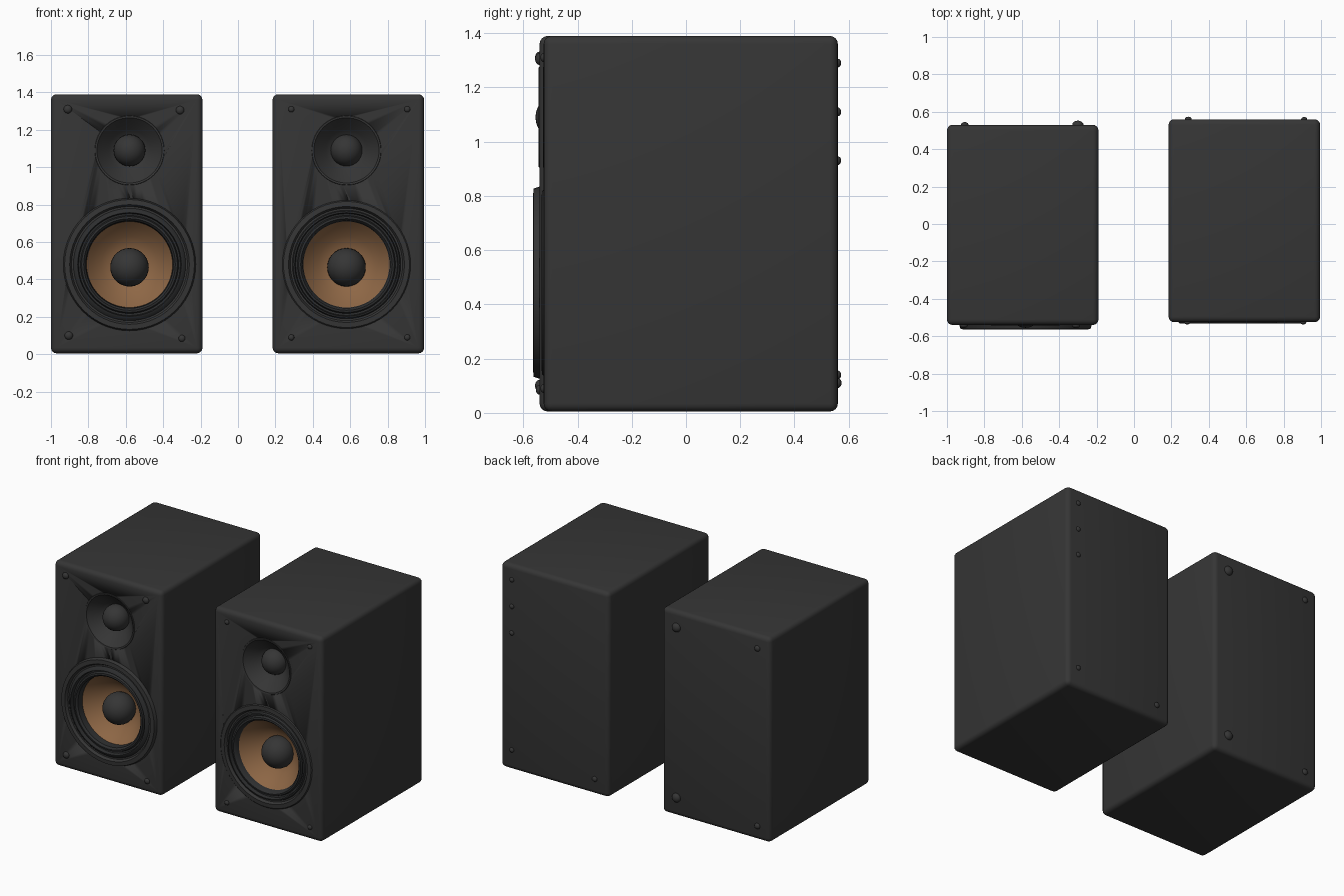
import bpy, bmesh, math
from mathutils import Matrix, Vector

cube = bpy.data.objects.get("Cube")
if cube:
    bpy.data.objects.remove(cube, do_unlink=True)


def material(name, rgb, rough=0.7):
    m = bpy.data.materials.new(name)
    m.use_nodes = True
    m.diffuse_color = (*rgb, 1)
    bsdf = m.node_tree.nodes["Principled BSDF"]
    bsdf.inputs["Base Color"].default_value = (*rgb, 1)
    bsdf.inputs["Roughness"].default_value = rough
    return m


CHARCOAL = material("charcoal", (0.036, 0.036, 0.036))
RUBBER = material("rubber black", (0.026, 0.027, 0.028))
AMBER = material("amber cone", (0.27, 0.135, 0.06))
TO_Y = Matrix.Rotation(math.pi / 2, 4, "X")


def finish(bm, name, mat, angle=35):
    mesh = bpy.data.meshes.new(name)
    bm.to_mesh(mesh)
    bm.free()
    mesh.materials.append(mat)
    ob = bpy.data.objects.new(name, mesh)
    bpy.context.collection.objects.link(ob)
    bpy.ops.object.select_all(action="DESELECT")
    ob.select_set(True)
    bpy.context.view_layer.objects.active = ob
    bpy.ops.object.shade_smooth_by_angle(angle=math.radians(angle))
    return ob


def lathe(name, centre, profile, mat):
    """Spin (radius, outward height) points round a forward-facing axis."""
    x, y, z = centre
    bm = bmesh.new()
    vs = [bm.verts.new((x + r, y - h, z)) for r, h in profile]
    es = [bm.edges.new(pair) for pair in zip(vs, vs[1:])]
    bmesh.ops.spin(bm, geom=vs + es, cent=centre, axis=(0, 1, 0),
                   angle=math.tau, steps=56)
    bmesh.ops.remove_doubles(bm, verts=bm.verts, dist=1e-4)
    bmesh.ops.recalc_face_normals(bm, faces=bm.faces)
    if sum(f.normal.y * f.calc_area() for f in bm.faces) > 0:
        bmesh.ops.reverse_faces(bm, faces=bm.faces)
    return finish(bm, name, mat)


def ball(name, centre, radius, mat, squash=1.0):
    bm = bmesh.new()
    bmesh.ops.create_uvsphere(
        bm, u_segments=28, v_segments=16, radius=radius,
        matrix=Matrix.Translation(centre) @ Matrix.Diagonal((1, squash, 1, 1)) @ TO_Y)
    return finish(bm, name, mat, 60)


def cabinet(name, low, high, holes):
    # Rounded box
    low, high = Vector(low), Vector(high)
    bm = bmesh.new()
    bmesh.ops.create_cube(
        bm, size=1, matrix=Matrix.Translation((low + high) / 2)
        @ Matrix.Diagonal((*(high - low), 1)))
    bmesh.ops.bevel(bm, geom=bm.edges[:], offset=0.03, segments=4,
                    profile=0.5, affect="EDGES")
    box = finish(bm, name, CHARCOAL)
    # Round driver openings
    for (x, z), radius in holes:
        bm = bmesh.new()
        bmesh.ops.create_cone(
            bm, cap_ends=True, segments=56, radius1=radius, radius2=radius,
            depth=0.5, matrix=Matrix.Translation((x, low.y, z)) @ TO_Y)
        cutter = finish(bm, "opening_cutter", CHARCOAL)
        cutter.hide_render = True
        mod = box.modifiers.new("opening", "BOOLEAN")
        mod.operation = "DIFFERENCE"
        mod.solver = "EXACT"
        mod.object = cutter
        bpy.context.view_layer.objects.active = box
        bpy.ops.object.modifier_apply(modifier=mod.name)
        bpy.data.objects.remove(cutter, do_unlink=True)
    return box


def speaker(side, low, high, cx, rim, lift, sink, front_screws, back_screws):
    front, back = low[1], high[1]
    tweeter, woofer = (cx, 1.09), (cx, 0.48)
    cabinet(side + "_cabinet", low, high, [(tweeter, 0.178), (woofer, rim - 0.03)])

    # Tweeter horn and dome
    at = (cx, front, tweeter[1])
    lathe(side + "_tweeter_horn", at,
          [(0.187, -0.002), (0.184, 0.003), (0.174, 0.001), (0.15, -0.025),
           (0.11, -0.065), (0.07, -0.1), (0, -0.11)], CHARCOAL)
    ball(side + "_tweeter_dome", (cx, front + sink - 0.03, at[2]), 0.085, CHARCOAL)

    # Woofer frame with stepped rings, then the cone and dome
    at = (cx, front, woofer[1])
    lathe(side + "_woofer_frame", at,
          [(rim, -0.002), (rim - 0.008, lift), (rim - 0.035, lift + 0.002),
           (rim - 0.045, lift - 0.015), (rim - 0.055, lift - 0.015)], CHARCOAL)
    lathe(side + "_woofer_surround", at,
          [(rim - 0.055, lift - 0.015), (0.285, lift), (0.277, lift + 0.002),
           (0.272, lift - 0.022), (0.262, lift - 0.024), (0.256, lift - 0.006),
           (0.245, lift - 0.004), (0.234, lift - 0.016), (0.23, -0.035)], RUBBER)
    lathe(side + "_woofer_cone", at,
          [(0.23, -0.035), (0.2, -0.07), (0.15, -0.115), (0.09, -0.15),
           (0, -0.155)], AMBER)
    ball(side + "_woofer_dome", (cx, front + sink, 0.465), 0.103, CHARCOAL)

    # Corner screws
    for face, y, screws in (("front", front, front_screws), ("back", back, back_screws)):
        for i, (x, z, r) in enumerate(screws):
            ball(f"{side}_{face}_screw_{i + 1}", (x, y, z), r, CHARCOAL, 0.75)


speaker("right", (-1, -0.54, 0.005), (-0.19, 0.53, 1.39), -0.58, 0.355, 0.022, 0.1,
        [(-0.91, 1.31, 0.022), (-0.31, 1.305, 0.022),
         (-0.905, 0.1, 0.022), (-0.3, 0.085, 0.018)],
        [(-0.3, 1.28, 0.03), (-0.905, 1.3, 0.02),
         (-0.3, 0.13, 0.03), (-0.905, 0.1, 0.02)])
speaker("left", (0.185, -0.525, 0.005), (0.995, 0.56, 1.39), 0.58, 0.345, 0.006, 0.125,
        [(x, z, 0.016) for x in (0.285, 0.905) for z in (0.09, 1.31)],
        [(0.91, z, 0.016) for z in (1.29, 1.11, 0.93, 0.14)] + [(0.29, 0.11, 0.018)])
